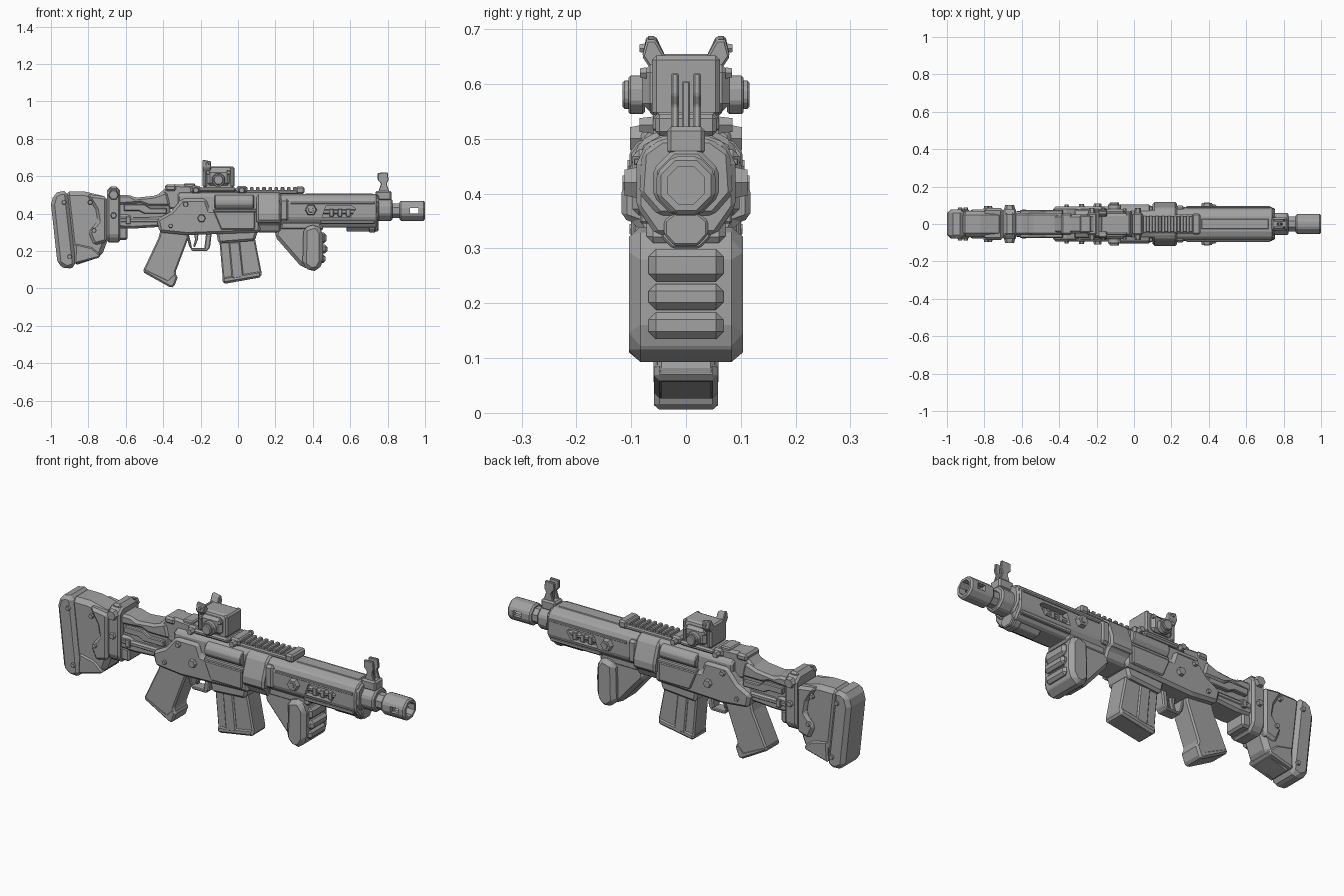
import bpy, bmesh, math
from mathutils import Vector, Matrix

GREY = bpy.data.materials.new("gunmetal_grey")
GREY.diffuse_color = (0.36, 0.36, 0.36, 1)


def finish(name, bm, bevel=0.0):
    """Turn a bmesh into a flat-shaded object with optional chamfered edges."""
    bmesh.ops.recalc_face_normals(bm, faces=bm.faces)
    me = bpy.data.meshes.new(name)
    bm.to_mesh(me)
    bm.free()
    me.materials.append(GREY)
    ob = bpy.data.objects.new(name, me)
    bpy.context.collection.objects.link(ob)
    if bevel:
        m = ob.modifiers.new("chamfer", 'BEVEL')
        m.width, m.segments, m.limit_method = bevel, 1, 'ANGLE'
        m.angle_limit = math.radians(25)
    return ob


def extrude(name, a, b, bevel):
    """Solid between two matching outlines."""
    bm = bmesh.new()
    va, vb = [bm.verts.new(p) for p in a], [bm.verts.new(p) for p in b]
    bm.faces.new(va)
    bm.faces.new(vb[::-1])
    n = len(a)
    for i in range(n):
        bm.faces.new((va[i], va[(i + 1) % n], vb[(i + 1) % n], vb[i]))
    return finish(name, bm, bevel)


def side(name, pts, hw, bevel=0.012, y=0.0):
    """Side (x, z) profile, thickened by hw to each side of y."""
    return extrude(name, [(x, y - hw, z) for x, z in pts],
                   [(x, y + hw, z) for x, z in pts], bevel)


def section(name, half, x0, x1, bevel=0.008):
    """Half (y, z) cross-section, mirrored and run along x."""
    pts = half + [(-y, z) for y, z in reversed(half)]
    return extrude(name, [(x0, y, z) for y, z in pts],
                   [(x1, y, z) for y, z in pts], bevel)


def box(name, x0, x1, z0, z1, hw, bevel=0.006, y=0.0):
    return side(name, [(x0, z0), (x1, z0), (x1, z1), (x0, z1)], hw, bevel, y)


def cyl(name, c, r, length, axis, n=8, r2=None, bevel=0.0):
    bm = bmesh.new()
    rot = Vector((0, 0, 1)).rotation_difference(Vector(axis)).to_matrix().to_4x4()
    mat = Matrix.Translation(c) @ rot @ Matrix.Rotation(math.pi / n, 4, 'Z')
    bmesh.ops.create_cone(bm, cap_ends=True, segments=n, radius1=r,
                          radius2=r if r2 is None else r2, depth=length, matrix=mat)
    return finish(name, bm, bevel)


def bolt(name, x, z, y, r, h=0.02):
    """Hexagonal bolt on both sides."""
    for s in (-1, 1):
        cyl(name, (x, s * y, z), r, h, (0, s, 0), 6, r * 0.8)


def cut(ob, cutter):
    m = ob.modifiers.new("cut", 'BOOLEAN')
    m.object, m.operation, m.solver = cutter, 'DIFFERENCE', 'EXACT'
    bpy.context.view_layer.objects.active = ob
    for mod in list(ob.modifiers):
        bpy.ops.object.modifier_apply(modifier=mod.name)
    bpy.data.objects.remove(cutter)


# Stock: butt pad, body, cheek plates and clamp
side("butt_pad", [(-1, .45), (-.985, .505), (-.95, .522), (-.91, .52), (-.865, .12),
                  (-.915, .10), (-.965, .13)], .078, .022)
side("stock_body", [(-.925, .518), (-.82, .518), (-.70, .49), (-.70, .25), (-.73, .17),
                    (-.88, .12)], .07, .022)
side("stock_cheek", [(-.81, .505), (-.70, .49), (-.70, .25), (-.77, .23), (-.80, .30),
                     (-.75, .36), (-.76, .42)], .086, .014)
side("stock_foot", [(-.87, .24), (-.78, .22), (-.735, .18), (-.74, .165), (-.875, .13)], .077, .01)
section("stock_clamp", [(.055, .535), (.085, .51), (.085, .28), (.055, .245)], -.70, -.63, .01)
box("clamp_top", -.69, -.64, .50, .545, .06, .01)
box("clamp_link", -.67, -.59, .26, .33, .06, .01)
bolt("clamp_bolt", -.665, .50, .09, .03, .025)
bolt("clamp_lower_bolt", -.665, .39, .09, .018)
for x, z, y in ((-.77, .31, .088), (-.90, .17, .08), (-.93, .46, .08), (-.79, .46, .088)):
    bolt("stock_bolt", x, z, y, .014, .014)

# Rear linkage between stock and receiver
side("rear_core", [(-.66, .47), (-.36, .47), (-.36, .35), (-.66, .34)], .05, .01)
side("rear_spine", [(-.65, .50), (-.58, .50), (-.55, .485), (-.45, .495), (-.38, .52),
                    (-.36, .44), (-.48, .44), (-.52, .455), (-.65, .445)], .06, .012)
side("rear_lower_bar", [(-.65, .395), (-.58, .395), (-.56, .375), (-.40, .385), (-.40, .33),
                        (-.56, .32), (-.65, .325)], .066, .012)
for s in (-1, 1):
    side("rear_side_arm", [(-.61, .45), (-.50, .45), (-.47, .43), (-.38, .43), (-.38, .40),
                           (-.50, .40), (-.53, .415), (-.61, .415)], .012, .004, s * .062)
    cyl("rear_rod", (-.5, s * .055, .365), .016, .25, (1, 0, 0))
    box("rear_catch", -.60, -.575, .345, .385, .008, .003, s * .07)

# Receiver
side("receiver_lower", [(-.435, .37), (-.42, .30), (-.27, .285), (.12, .30), (.12, .42),
                        (-.15, .42), (-.17, .48), (-.30, .48), (-.36, .41)], .093, .014)
section("receiver_upper", [(.045, .515), (.075, .50), (.08, .40), (.08, .32)], -.32, .13)
side("receiver_rear_cap", [(-.44, .49), (-.385, .54), (-.35, .558), (-.21, .55), (-.18, .50),
                           (-.22, .43), (-.36, .42)], .05, .012)
box("rear_sight_base", -.39, -.33, .52, .556, .058, .01)
box("rear_rail_block", -.29, -.23, .53, .562, .045)
for s in (-1, 1):
    cyl("bolt_carrier", (-.02, s * .065, .462), .04, .21, (1, 0, 0), 10, bevel=.004)
    box("port_sill", -.13, .10, .405, .425, .012, .005, s * .085)
    side("receiver_side_plate", [(-.13, .41), (.09, .41), (.09, .315), (-.09, .315)],
         .008, .005, s * .092)
bolt("receiver_bolt", -.28, .45, .097, .016)
bolt("selector", -.195, .375, .098, .024, .024)
bolt("receiver_pin", -.36, .335, .096, .013, .014)

# Wide collar in front of the receiver
section("collar", [(.05, .515), (.085, .495), (.108, .43), (.118, .40), (.118, .355),
                   (.09, .345), (.07, .30)], .10, .23, .01)
box("collar_step", .22, .27, .36, .48, .098, .012)

# Grip, trigger and guard
side("grip", [(-.41, .33), (-.425, .27), (-.505, .10), (-.49, .08), (-.36, .01), (-.345, .012),
              (-.325, .06), (-.335, .085), (-.265, .27), (-.265, .33)], .056, .016)
side("grip_base", [(-.50, .11), (-.51, .088), (-.36, .004), (-.342, .008), (-.32, .065),
                   (-.345, .08), (-.375, .05)], .058, .016)
side("guard_front", [(-.17, .30), (-.14, .30), (-.15, .215), (-.17, .20), (-.18, .215)], .03, .006)
side("guard_bottom", [(-.26, .225), (-.245, .20), (-.165, .20), (-.155, .215), (-.245, .215)], .03, .004)
side("guard_rear", [(-.28, .30), (-.265, .30), (-.245, .215), (-.26, .22)], .03, .004)
side("trigger", [(-.235, .30), (-.21, .30), (-.215, .26), (-.23, .22), (-.24, .225), (-.23, .26)], .012, .003)

# Magazine well and magazine
side("magazine_well", [(-.12, .32), (-.105, .24), (.09, .255), (.11, .32)], .075, .012)
side("magazine", [(-.10, .26), (-.08, .035), (-.07, .025), (.115, .058), (.128, .075), (.09, .27)],
     .052, .012)
side("magazine_rib", [(-.05, .25), (-.032, .05), (.03, .06), (.01, .25)], .059, .006)
side("magazine_foot", [(-.085, .06), (-.08, .025), (.125, .06), (.123, .095)], .058, .01)

# Handguard with vents
guard = section("handguard", [(.04, .505), (.073, .492), (.09, .455), (.09, .375), (.055, .325)],
                .20, .745)
for s in (-1, 1):
    cut(guard, side("vent_cutter", [(.45, .38), (.47, .44), (.61, .44), (.63, .425), (.60, .38)],
                    .035, 0, s * .095))
    cyl("vent_rod", (.54, s * .065, .41), .014, .18, (1, 0, 0))
    for x in (.50, .545, .59):
        box("vent_lug", x - .012, x + .012, .385, .425, .012, .003, s * .07)
    box("handguard_rib", .28, .73, .452, .464, .005, .002, s * .09)
    box("handguard_lower_rib", .44, .73, .345, .365, .012, .004, s * .072)
bolt("handguard_bolt", .39, .42, .097, .034, .03)
bolt("handguard_bolt_cap", .39, .42, .108, .018, .016)
section("handguard_nose", [(.045, .50), (.08, .475), (.085, .40), (.05, .36)], .73, .755)
box("handguard_top_strip", .36, .72, .498, .508, .028, .003)
section("lower_tube", [(.022, .365), (.04, .35), (.04, .325), (.022, .305)], .58, .75, .004)
section("lower_tube_cap", [(.028, .37), (.045, .35), (.045, .32), (.025, .30)], .70, .735, .004)

# Barrel and muzzle
AX = (1, 0, 0)
cyl("barrel_collar", (.78, 0, .42), .065, .09, AX, 8, bevel=.008)
cyl("barrel", (.84, 0, .415), .043, .12, AX, 8)
muzzle = cyl("muzzle", (.932, 0, .415), .058, .136, AX, 8, bevel=.008)
cut(muzzle, cyl("bore_cutter", (.97, 0, .415), .037, .15, AX, 8))
cut(muzzle, box("slot_cutter", .92, .965, .40, .43, .2, 0))
cyl("muzzle_ring", (.875, 0, .415), .05, .02, AX, 8)

# Front sight
box("front_sight_base", .735, .82, .47, .522, .035, .008)
for s in (-1, 1):
    side("front_sight_ear", [(.75, .515), (.765, .56), (.747, .58), (.747, .618), (.80, .62),
                             (.805, .58), (.795, .56), (.81, .515)], .007, .003, s * .02)
side("front_sight_post", [(.765, .51), (.77, .605), (.785, .605), (.795, .51)], .007, .002)

# Top rail with teeth
box("rail_base", -.20, .35, .505, .526, .05)
for i in range(9):
    box("rail_tooth", .03 + i * .033, .05 + i * .033, .52, .542, .044, .004)
box("rail_end", .31, .355, .505, .545, .056, .008)

# Optic: mount, body, knobs and shield ears
box("optic_mount", -.21, -.01, .515, .54, .07, .008)
for x in (-.225, .02):
    box("mount_clamp", x - .028, x + .028, .508, .548, .06, .01)
    bolt("mount_screw", x, .525, .072, .018, .025)
optic = section("optic_body", [(.05, .652), (.06, .64), (.06, .53)], -.185, -.025)
box("optic_side_blocks", -.165, -.045, .55, .635, .08, .014)
for s in (-1, 1):
    cyl("optic_knob", (-.105, s * .09, .58), .038, .03, (0, s, 0), 8, bevel=.004)
    cyl("optic_knob_cap", (-.105, s * .106, .58), .028, .02, (0, s, 0), 8, bevel=.004)
    extrude("optic_ear", [(-.19, s * y, z) for y, z in ((.035, .645), (.055, .688), (.072, .688), (.08, .65), (.06, .62))],
            [(-.145, s * y, z) for y, z in ((.035, .645), (.055, .68), (.072, .68), (.08, .65), (.06, .62))], .004)
    bolt("optic_ear_screw", -.165, .665, .08, .01, .01)
    for x in (-.16, -.05):
        bolt("optic_screw", x, .62, .078, .012, .012)
box("optic_rear_frame", -.19, -.165, .54, .655, .066, .008)
box("optic_front_frame", -.045, -.02, .54, .652, .062, .008)

# Forward grip with finger pads
side("foregrip_rear", [(.205, .345), (.195, .28), (.33, .125), (.38, .10), (.38, .35)], .068, .018)
side("foregrip_web", [(.23, .36), (.22, .31), (.46, .31), (.44, .36)], .072, .012)
side("foregrip_shell", [(.35, .325), (.345, .125), (.39, .088), (.43, .098), (.455, .14), (.455, .30),
                        (.42, .345)], .104, .032)
for z0, z1, x in ((.135, .183, .468), (.188, .235, .478), (.24, .298, .472)):
    box("finger_pad", .42, x, z0, z1, .068, .013)
